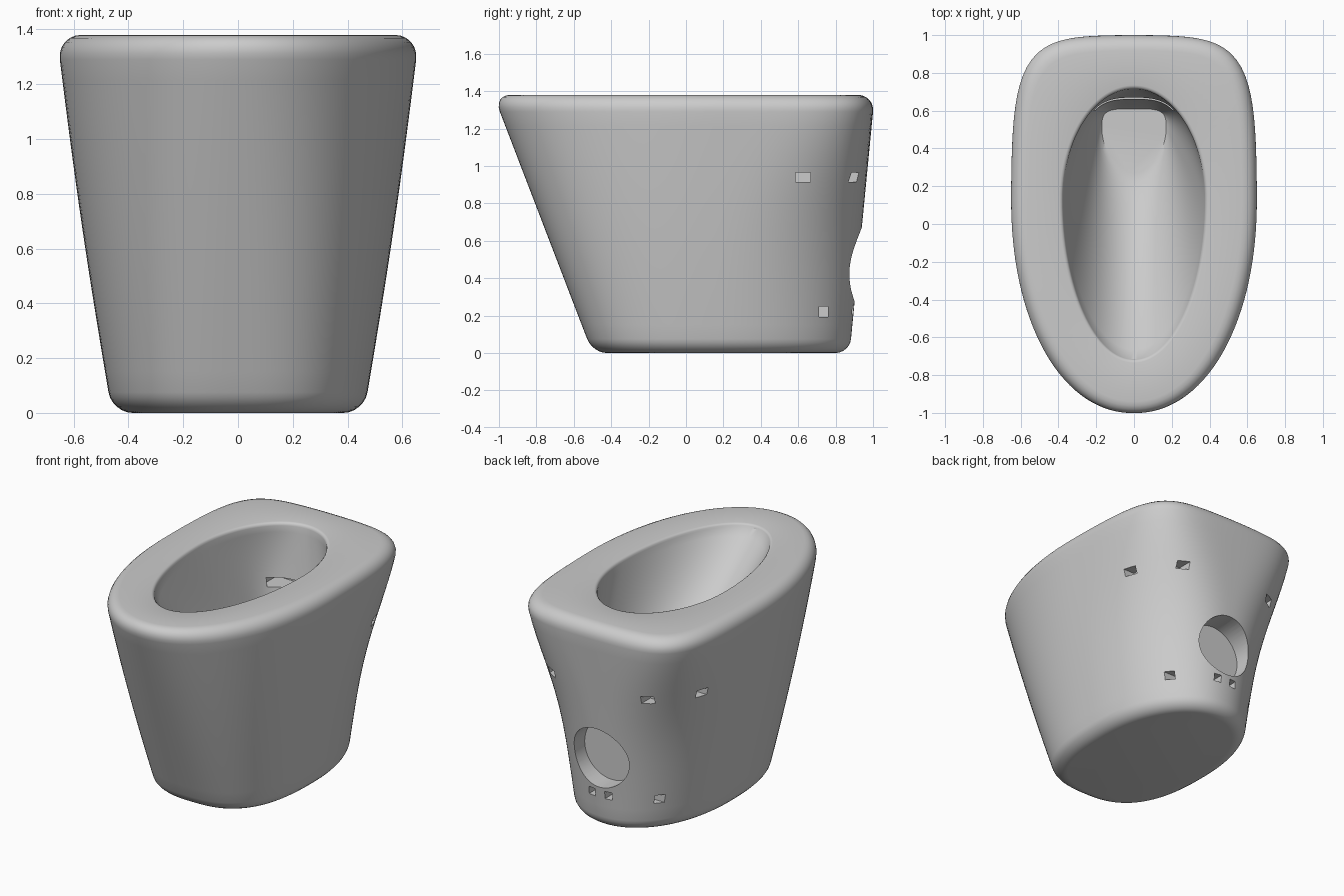
import bpy, bmesh, math
from mathutils import Matrix

cube = bpy.data.objects.get("Cube")
if cube:
    bpy.data.objects.remove(cube, do_unlink=True)

SEG = 128
HEIGHT = 1.38
FLOOR = 0.72
FOOT_R, RIM_R = 0.075, 0.09


def mix(a, b, t):
    return a + (b - a) * t


def outline(z, w, yc, front, back, nf, nb, square=0):
    """Egg-shaped ring: one superellipse for the front half, one for the back.
    Square tapers the sides and crowns the edge of the back half."""
    pts = []
    for i in range(SEG):
        a = 2 * math.pi * i / SEG
        c, s = math.cos(a), math.sin(a)
        n, length = (nb, back - yc) if s > 0 else (nf, yc - front)
        r = (abs(c) ** n + abs(s) ** n) ** (-1 / n)
        u, v = c * r, s * r
        x, y = u * w, yc + v * length
        if s > 0:
            x *= 1 - 0.08 * square * v * v
            y -= 0.04 * square * u * u * v
        pts.append((x, y, z))
    return pts


def body_ring(z, inset):
    """Outer wall, flaring from the foot to the rim and squarer at the top back."""
    t = z / HEIGHT
    w = 0.46 + 0.146 * z + 0.01 * math.sin(math.pi * t)
    return outline(z, w - inset, mix(0.17, 0.13, t), -0.5 - 0.384 * z + inset,
                   0.875 + 0.097 * z - inset, mix(2.7, 2.08, t), 2.1 + 3.9 * t ** 4, t ** 4)


def bowl_ring(p, z, grow=0):
    """Inner bowl, from the lip (p=0) to the small flat floor (p=1)."""
    return outline(z, mix(0.375, 0.17, p) + grow, mix(0.13, 0.5, p),
                   mix(-0.715, 0.27, p) - grow, mix(0.715, 0.61, p) + grow,
                   mix(2, 1.8, p), mix(2, 4, p))


def make_object(name, bm):
    mesh = bpy.data.meshes.new(name)
    bm.to_mesh(mesh)
    bm.free()
    obj = bpy.data.objects.new(name, mesh)
    bpy.context.scene.collection.objects.link(obj)
    return obj


# Rings from the foot, up the wall, over the rim and down into the bowl
quarter = [math.pi / 2 * i / 6 for i in range(7)]
rings = [body_ring(FOOT_R * (1 - math.sin(a)), FOOT_R * (1 - math.cos(a))) for a in reversed(quarter)]
rings += [body_ring(mix(FOOT_R, HEIGHT - RIM_R, i / 16), 0) for i in range(1, 16)]
rings += [body_ring(HEIGHT - RIM_R * (1 - math.sin(a)), RIM_R * (1 - math.cos(a))) for a in quarter]
rings += [bowl_ring(0, 1.36 + 0.02 * math.cos(a), 0.02 * (1 - math.sin(a))) for a in quarter[::2]]
rings += [bowl_ring(i / 20, mix(FLOOR, 1.36, (1 - i / 20) ** 1.3)) for i in range(1, 21)]

bm = bmesh.new()
loops = [[bm.verts.new(p) for p in ring] for ring in rings]
for lo, hi in zip(loops, loops[1:]):
    for i in range(SEG):
        j = (i + 1) % SEG
        bm.faces.new((lo[i], lo[j], hi[j], hi[i]))
bm.faces.new(loops[0][::-1])
bm.faces.new(loops[-1])
toilet = make_object("toilet_bowl", bm)


def cut(cutter):
    """Subtract a cutter from the body, then discard the cutter."""
    mod = toilet.modifiers.new("hole", 'BOOLEAN')
    mod.operation = 'DIFFERENCE'
    mod.solver = 'EXACT'
    mod.object = cutter
    bpy.context.view_layer.update()
    graph = bpy.context.evaluated_depsgraph_get()
    mesh = bpy.data.meshes.new_from_object(toilet.evaluated_get(graph))
    toilet.modifiers.remove(mod)
    if len(mesh.polygons):
        toilet.data = mesh
    bpy.data.objects.remove(cutter, do_unlink=True)


def cut_box(center, size):
    bm = bmesh.new()
    bmesh.ops.create_cube(bm, size=1, matrix=Matrix.Translation(center) @ Matrix.Diagonal((*size, 1)))
    cut(make_object("box_cutter", bm))


# Fixing holes in the sides and back
for side in (-1, 1):
    cut_box((side * 0.58, 0.625, 0.94), (0.18, 0.08, 0.05))
    cut_box((side * 0.33, 0.735, 0.22), (0.18, 0.05, 0.055))
    cut_box((side * 0.35, 0.91, 0.94), (0.07, 0.18, 0.05))
    cut_box((side * 0.06, 0.88, 0.23), (0.05, 0.16, 0.05))

# Flush inlet at the back of the bowl
cut_box((0, 0.68, 0.995), (0.5, 0.16, 0.06))

# Round waste outlet
bm = bmesh.new()
bmesh.ops.create_cone(bm, cap_ends=True, segments=48, radius1=0.2, radius2=0.2, depth=0.4,
                      matrix=Matrix.Translation((0, 0.97, 0.475)) @ Matrix.Rotation(math.pi / 2, 4, 'X'))
cut(make_object("outlet_cutter", bm))

# Plain grey ceramic
mat = bpy.data.materials.new("grey_ceramic")
mat.use_nodes = True
color = (0.6, 0.6, 0.6, 1)
mat.diffuse_color = color
mat.node_tree.nodes["Principled BSDF"].inputs["Base Color"].default_value = color
toilet.data.materials.clear()
toilet.data.materials.append(mat)

bpy.ops.object.select_all(action='DESELECT')
toilet.select_set(True)
bpy.context.view_layer.objects.active = toilet
bpy.ops.object.shade_smooth_by_angle(angle=math.radians(35))
